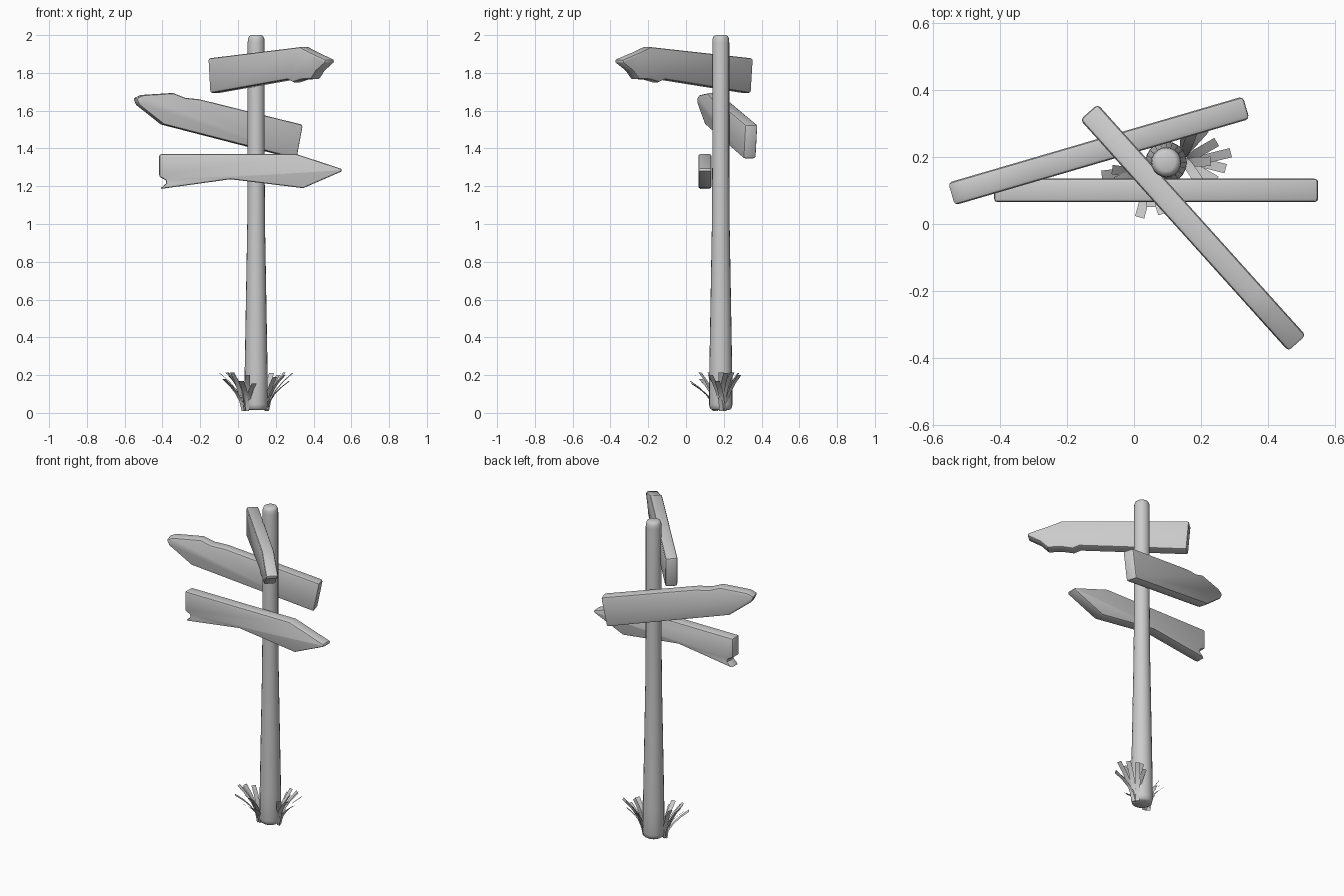
import bpy, bmesh, math, random
from mathutils import Vector

if "Cube" in bpy.data.objects:
    bpy.data.objects.remove(bpy.data.objects["Cube"])

random.seed(4)


def finish(bm, name, angle=35):
    bmesh.ops.recalc_face_normals(bm, faces=bm.faces)
    me = bpy.data.meshes.new(name)
    bm.to_mesh(me)
    bm.free()
    ob = bpy.data.objects.new(name, me)
    bpy.context.collection.objects.link(ob)
    bpy.ops.object.select_all(action='DESELECT')
    ob.select_set(True)
    bpy.context.view_layer.objects.active = ob
    bpy.ops.object.shade_smooth_by_angle(angle=math.radians(angle))
    return ob


POST = Vector((0.096, 0.184, 0))


# Post: tapered round pole with softened ends
def post(profile, sides=20):
    bm = bmesh.new()
    rings = []
    for r, z in profile:
        rings.append([bm.verts.new(POST + Vector((r * math.cos(a), r * math.sin(a), z)))
                      for a in (2 * math.pi * i / sides for i in range(sides))])
    for lo, hi in zip(rings, rings[1:]):
        for i in range(sides):
            j = (i + 1) % sides
            bm.faces.new((lo[i], lo[j], hi[j], hi[i]))
    bm.faces.new(rings[0][::-1])
    bm.faces.new(rings[-1])
    return finish(bm, "post", 50)


post([(0.045, 0.015), (0.057, 0.023), (0.062, 0.045), (0.061, 0.2), (0.054, 0.6),
      (0.047, 1.0), (0.045, 1.3), (0.045, 1.96), (0.043, 1.982), (0.037, 1.995), (0.027, 2.0)])


# Boards: outline in (distance along board, height), extruded and bevelled
def board(name, centre, heading, outline, thick=0.07, bevel=0.012):
    a = math.radians(heading)
    along = Vector((math.cos(a), math.sin(a), 0))
    across = Vector((-math.sin(a), math.cos(a), 0)) * (thick / 2)
    c = Vector((centre[0], centre[1], 0))
    bm = bmesh.new()
    front, back = ([bm.verts.new(c + along * u + Vector((0, 0, z)) + across * s)
                    for u, z in outline] for s in (-1, 1))
    bm.faces.new(front)
    bm.faces.new(back[::-1])
    n = len(outline)
    for i in range(n):
        j = (i + 1) % n
        bm.faces.new((front[j], front[i], back[i], back[j]))
    bmesh.ops.recalc_face_normals(bm, faces=bm.faces)
    edges = [e for e in bm.edges if e.calc_face_angle(0) > math.radians(60)]
    bmesh.ops.bevel(bm, geom=edges, offset=bevel, offset_type='OFFSET', segments=2,
                    profile=0.5, affect='EDGES', clamp_overlap=True)
    return finish(bm, name)


board("top_board", (0.176, -0.011), -48,
      [(-0.465, 1.877), (0.265, 1.937), (0.34, 1.91), (0.468, 1.87), (0.46, 1.852),
       (0.39, 1.81), (0.35, 1.768), (0.27, 1.765), (0.205, 1.75), (0.165, 1.765),
       (-0.45, 1.692)])
board("middle_board", (-0.105, 0.218), 16.3,
      [(-0.462, 1.665), (-0.42, 1.683), (-0.255, 1.693), (-0.19, 1.668), (-0.11, 1.66),
       (0.46, 1.525), (0.425, 1.345), (-0.31, 1.527), (-0.445, 1.63)])
board("bottom_board", (0, 0.1), 0,
      [(-0.417, 1.37), (0.31, 1.37), (0.545, 1.293), (0.553, 1.28), (0.345, 1.19),
       (-0.04, 1.237), (-0.415, 1.185), (-0.38, 1.215), (-0.383, 1.232), (-0.417, 1.25)])


# Grass: fans of curved flat blades on either side of the post
def tuft(name, base, blades):
    bm = bmesh.new()
    for deg, reach, height in blades:
        a = math.radians(deg)
        out = Vector((math.cos(a), math.sin(a), 0))
        side = Vector((-math.sin(a), math.cos(a), 0))
        root = Vector((base[0], base[1], 0.01)) + side * random.uniform(-0.02, 0.02)
        rows = []
        for i in range(5):
            t = i / 4
            p = root + out * (reach * t ** 1.7) + Vector((0, 0, height * t ** 0.85))
            w = side * (0.007 + 0.007 * math.sin(min(t * 2, 1) * math.pi / 2))
            rows.append((bm.verts.new(p - w), bm.verts.new(p + w)))
        for (a0, a1), (b0, b1) in zip(rows, rows[1:]):
            bm.faces.new((a0, a1, b1, b0))
    return finish(bm, name)


tuft("grass_right", (0.158, 0.198),
     [(-55, 0.08, 0.18), (-30, 0.11, 0.19), (-14, 0.12, 0.16), (2, 0.07, 0.205), (14, 0.13, 0.2),
      (30, 0.1, 0.205), (48, 0.1, 0.19), (68, 0.08, 0.2), (85, 0.08, 0.17)])
tuft("grass_left", (0.034, 0.15),
     [(155, 0.07, 0.2), (172, 0.1, 0.205), (186, 0.13, 0.2), (203, 0.09, 0.205), (220, 0.13, 0.17),
      (236, 0.1, 0.205), (255, 0.13, 0.16), (272, 0.1, 0.19), (288, 0.13, 0.145)])
